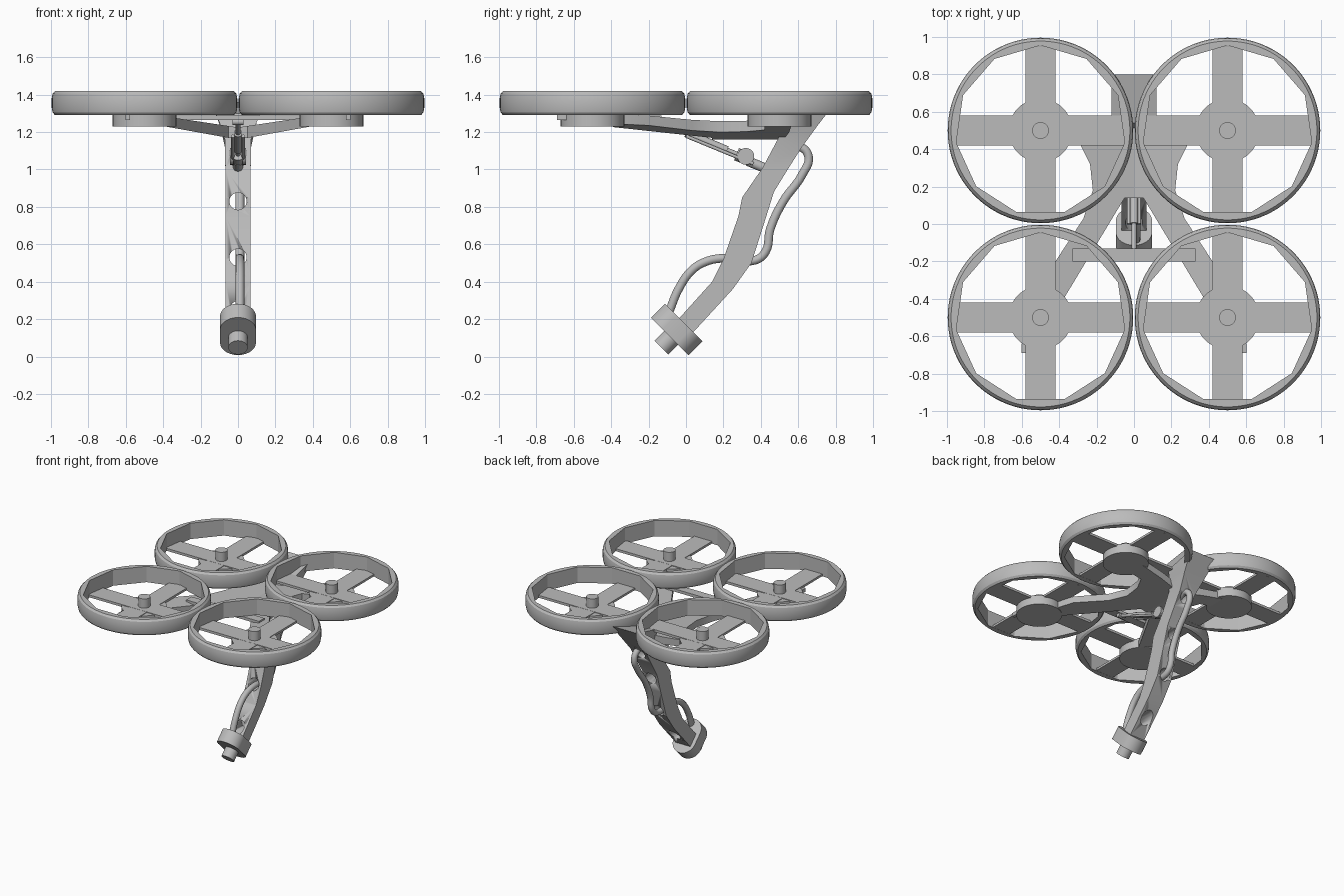
import bpy, bmesh, math
from mathutils import Vector

cube = bpy.data.objects.get("Cube")
if cube:
    bpy.data.objects.remove(cube, do_unlink=True)

grey = bpy.data.materials.new("plain_grey")
grey.use_nodes = True
grey.diffuse_color = (0.5, 0.5, 0.5, 1)
grey.node_tree.nodes["Principled BSDF"].inputs["Base Color"].default_value = (0.5, 0.5, 0.5, 1)


def finish(name, bm, angle=25):
    bmesh.ops.recalc_face_normals(bm, faces=bm.faces)
    mesh = bpy.data.meshes.new(name)
    bm.to_mesh(mesh)
    bm.free()
    mesh.materials.append(grey)
    obj = bpy.data.objects.new(name, mesh)
    bpy.context.collection.objects.link(obj)
    bpy.ops.object.select_all(action='DESELECT')
    obj.select_set(True)
    bpy.context.view_layer.objects.active = obj
    bpy.ops.object.shade_smooth_by_angle(angle=math.radians(angle))
    return obj


def loft(name, loops, close=False, angle=25):
    """Skin a list of equal-length point loops; cap the ends or join them."""
    bm = bmesh.new()
    rows = [[bm.verts.new(p) for p in loop] for loop in loops]
    n = len(rows[0])
    pairs = list(zip(rows, rows[1:])) + ([(rows[-1], rows[0])] if close else [])
    for a, b in pairs:
        for i in range(n):
            j = (i + 1) % n
            bm.faces.new((a[i], a[j], b[j], b[i]))
    if not close:
        bm.faces.new(rows[0])
        bm.faces.new(rows[-1])
    return finish(name, bm, angle)


def rod(name, start, end, radius, sides=20):
    a, b = Vector(start), Vector(end)
    turn = (b - a).to_track_quat('Z', 'Y')
    ring = [turn @ Vector((radius * math.cos(t), radius * math.sin(t), 0))
            for t in (2 * math.pi * i / sides for i in range(sides))]
    return loft(name, [[a + p for p in ring], [b + p for p in ring]])


def box(name, low, high):
    (x, y, z), (X, Y, Z) = low, high
    return loft(name, [[(x, y, h), (X, y, h), (X, Y, h), (x, Y, h)] for h in (z, Z)])


def pipe(name, points, radius):
    curve = bpy.data.curves.new(name, 'CURVE')
    curve.dimensions = '3D'
    curve.bevel_depth = radius
    curve.bevel_resolution = 3
    curve.resolution_u = 6
    curve.use_fill_caps = True
    spline = curve.splines.new('BEZIER')
    spline.bezier_points.add(len(points) - 1)
    for bp, (y, z) in zip(spline.bezier_points, points):
        bp.co = (0.01, y, z)
        bp.handle_left_type = bp.handle_right_type = 'AUTO'
    curve.materials.append(grey)
    obj = bpy.data.objects.new(name, curve)
    bpy.context.collection.objects.link(obj)
    return obj


# Four ducted fans: round outside, eleven flat sides within
SEG, SIDES = 88, 11


def duct_loop(cx, cy, radius, z, faceted):
    loop = []
    step = 2 * math.pi / SIDES
    for i in range(SEG):
        t = 2 * math.pi * i / SEG
        r = radius
        if faceted:
            r *= math.cos(step / 2) / math.cos(t % step - step / 2)
        t += math.pi / 2
        loop.append((cx + r * math.cos(t), cy + r * math.sin(t), z))
    return loop


duct_profile = [(0.455, 1.29, True), (0.478, 1.29, False), (0.491, 1.305, False),
                (0.496, 1.33, False), (0.496, 1.38, False), (0.491, 1.405, False),
                (0.478, 1.42, False), (0.455, 1.42, True)]
for sx, side in ((-1, "right"), (1, "left")):
    for sy, end in ((-1, "front"), (1, "rear")):
        x, y, tag = sx * 0.5, sy * 0.5, end + "_" + side
        loft("duct_" + tag, [duct_loop(x, y, *p) for p in duct_profile], close=True)
        box("spoke_across_" + tag, (x - 0.45, y - 0.08, 1.29), (x + 0.45, y + 0.08, 1.31))
        box("spoke_along_" + tag, (x - 0.08, y - 0.45, 1.291), (x + 0.08, y + 0.45, 1.309))
        rod("hub_" + tag, (x, y, 1.23), (x, y, 1.305), 0.17, 40)
        rod("axle_" + tag, (x, y, 1.3), (x, y, 1.385), 0.045, 24)
    # Small tab under each front fan
    box("tab_" + side, (sx * 0.59 - 0.012, -0.69, 1.265), (sx * 0.59 + 0.012, -0.64, 1.295))

# Frame arms, sloping down towards the middle
outline = [(0, 0.52), (0.2, 0.55), (0.5, 0.57), (0.5, 0.42), (0.285, 0.42), (0.235, 0.32),
           (0.22, 0.18), (0.27, 0.03), (0.42, -0.2), (0.46, -0.36), (0.37, -0.39),
           (0.05, 0.14), (0, 0.14)]
for sx, side in ((-1, "right"), (1, "left")):
    loft("frame_arm_" + side,
         [[(sx * x, y, 1.16 + 0.18 * x) for x, y in outline],
          [(sx * x, y, 1.225 + 0.15 * x) for x, y in outline]])
box("front_crossbar", (-0.33, -0.2, 1.265), (0.33, -0.13, 1.288))

# Bent trunk: front y, z, back y, z, half width
sections = [(-0.04, 0.2, 0.03, 0.12, 0.066), (0.14, 0.4, 0.25, 0.36, 0.066),
            (0.2, 0.52, 0.35, 0.5, 0.066), (0.28, 0.75, 0.42, 0.72, 0.066),
            (0.3, 0.85, 0.47, 0.88, 0.067), (0.41, 1.01, 0.55, 1.01, 0.068),
            (0.49, 1.16, 0.62, 1.12, 0.07), (0.52, 1.24, 0.7, 1.23, 0.095),
            (0.54, 1.3, 0.8, 1.36, 0.12)]
trunk = loft("trunk", [[(-w, yf, zf), (w, yf, zf), (w, yb, zb), (-w, yb, zb)]
                       for yf, zf, yb, zb, w in sections], angle=15)

# Round holes bored through the trunk from front to back
for y, z in ((0.08, 0.25), (0.27, 0.53), (0.38, 0.83), (0.53, 1.09)):
    cutter = rod("hole_cutter", (0, y - 0.35, z), (0, y + 0.35, z), 0.046, 28)
    cutter.hide_render = True
    mod = trunk.modifiers.new("hole", 'BOOLEAN')
    mod.operation = 'DIFFERENCE'
    mod.solver = 'EXACT'
    mod.object = cutter
    bpy.context.view_layer.objects.active = trunk
    bpy.ops.object.modifier_apply(modifier=mod.name)
    bpy.data.objects.remove(cutter, do_unlink=True)

# Hose threaded through the trunk
pipe("hose", [(-0.09, 0.24), (-0.04, 0.36), (0.03, 0.46), (0.1, 0.505), (0.19, 0.525),
              (0.37, 0.515), (0.425, 0.56), (0.45, 0.68), (0.52, 0.83), (0.62, 0.97),
              (0.655, 1.07), (0.61, 1.12), (0.52, 1.1)], 0.024)

# Oval head with a round nozzle, both tilted along the trunk
axis = Vector((0, 1, 1)).normalized()
across = Vector((0, 1, -1)).normalized()
centre = Vector((0, -0.05, 0.145))
oval = []
for i in range(48):
    t = 2 * math.pi * (i + 0.5) / 48
    shift = math.copysign(0.047, math.cos(t))
    oval.append(across * (0.095 * math.cos(t) + shift) + Vector((0.096 * math.sin(t), 0, 0)))
loft("head", [[centre + p + axis * h for p in oval] for h in (-0.052, 0.052)])
rod("nozzle", (0, -0.05, 0.13), (0, -0.132, 0.048), 0.052, 28)

# Strut between crossbar and trunk
rod("strut_rod", (0, -0.16, 1.262), (0, 0.42, 1.02), 0.013)
rod("strut_barrel", (0, 0.0, 1.195), (0, 0.22, 1.103), 0.022)
rod("strut_collar", (0, 0.27, 1.082), (0, 0.35, 1.05), 0.035)
rod("strut_top_pin", (-0.03, -0.15, 1.255), (0.03, -0.15, 1.255), 0.018)
for sx, side in ((-1, "right"), (1, "left")):
    rod("strut_side_rod_" + side, (sx * 0.028, 0.0, 1.178), (sx * 0.028, 0.36, 1.03), 0.009)
    rod("strut_lug_" + side, (sx * 0.025, 0.32, 1.07), (sx * 0.042, 0.32, 1.07), 0.045)
rod("strut_foot", (0, 0.33, 1.045), (0, 0.44, 1.0), 0.026)
